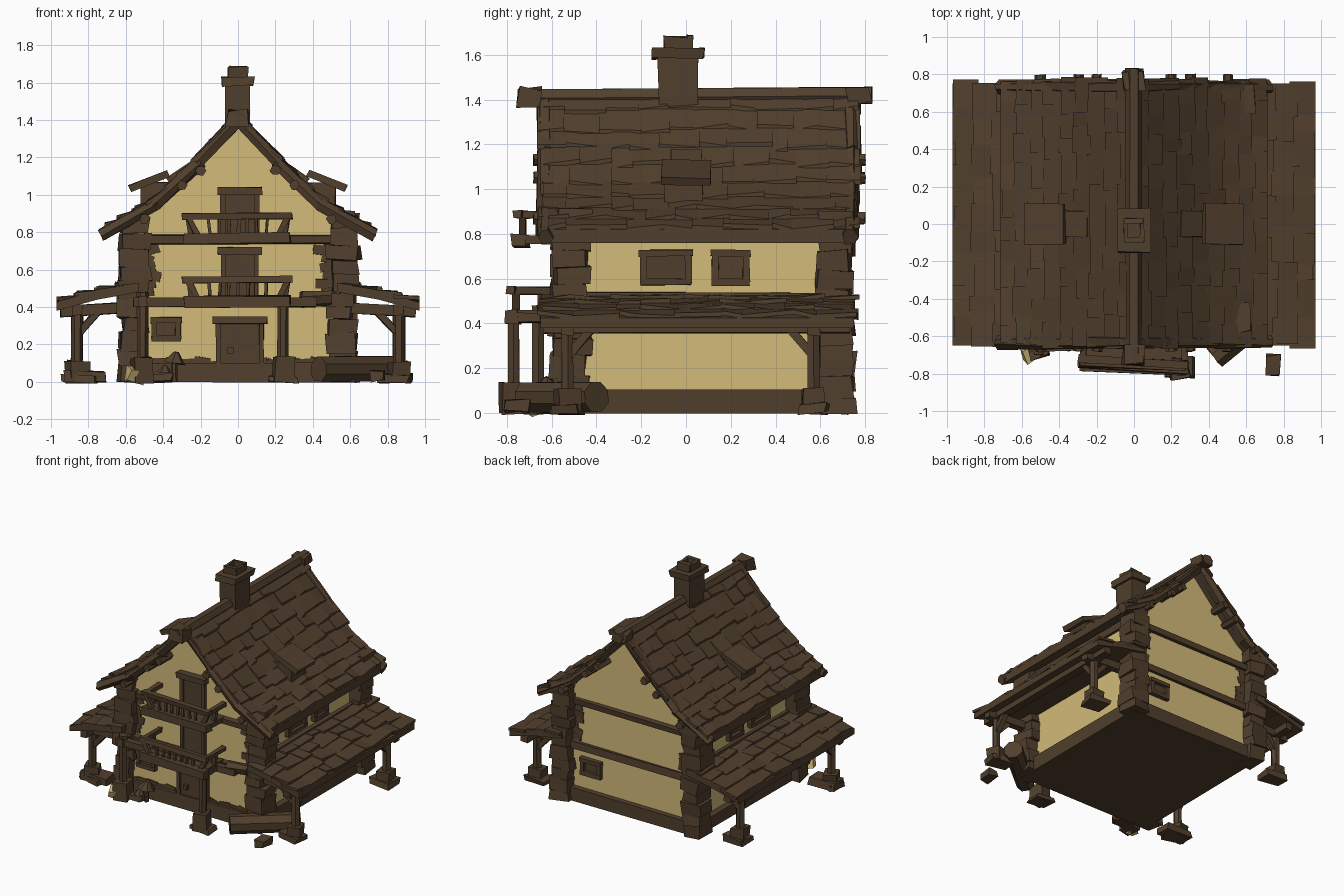
import bpy, bmesh, math, random
from mathutils import Vector, Matrix, Euler

if "Cube" in bpy.data.objects:
    bpy.data.objects.remove(bpy.data.objects["Cube"])

random.seed(4)
R = random.uniform


def material(name, rgb):
    m = bpy.data.materials.new(name)
    m.diffuse_color = (*rgb, 1)
    m.use_nodes = True
    m.node_tree.nodes["Principled BSDF"].inputs["Base Color"].default_value = m.diffuse_color
    return m


WOOD = material("dark_brown", (0.082, 0.050, 0.026))
PLASTER = material("cream_plaster", (0.65, 0.495, 0.19))


def finish(name, bm, mat=WOOD):
    bmesh.ops.recalc_face_normals(bm, faces=bm.faces)
    me = bpy.data.meshes.new(name)
    bm.to_mesh(me)
    bm.free()
    me.materials.append(mat)
    ob = bpy.data.objects.new(name, me)
    bpy.context.collection.objects.link(ob)
    return ob


def jitter(verts, j):
    for v in verts:
        v.co += Vector((R(-j, j), R(-j, j), R(-j, j)))


def add_box(bm, c, size, rot=(0, 0, 0), j=0.0):
    m = Matrix.Translation(c) @ Euler(rot).to_matrix().to_4x4() @ Matrix.Diagonal((*size, 1))
    jitter(bmesh.ops.create_cube(bm, size=1, matrix=m)["verts"], j)


def add_bar(bm, p0, p1, r, n=4, r2=None, j=0.004):
    a, b = Vector(p0), Vector(p1)
    d = b - a
    k = 1.414 if n == 4 else 1
    m = (Matrix.Translation((a + b) / 2) @ d.to_track_quat('Z', 'Y').to_matrix().to_4x4()
         @ Matrix.Rotation(math.pi / n, 4, 'Z'))
    vs = bmesh.ops.create_cone(bm, cap_ends=True, segments=n, radius1=r * k,
                               radius2=(r if r2 is None else r2) * k, depth=d.length, matrix=m)["verts"]
    jitter(vs, j)


def boxes(name, items, mat=WOOD, j=0.004):
    bm = bmesh.new()
    for it in items:
        add_box(bm, it[0], it[1], it[2] if len(it) > 2 else (0, 0, 0), j)
    return finish(name, bm, mat)


def bars(name, items, r, n=4, mat=WOOD):
    bm = bmesh.new()
    for a, b in items:
        add_bar(bm, a, b, r, n)
    return finish(name, bm, mat)


def prism(name, pts, y0, y1, mat):
    bm = bmesh.new()
    f = bm.faces.new([bm.verts.new((x, y0, z)) for x, z in pts])
    ext = bmesh.ops.extrude_face_region(bm, geom=[f])["geom"]
    bmesh.ops.translate(bm, vec=(0, y1 - y0, 0), verts=[v for v in ext if isinstance(v, bmesh.types.BMVert)])
    return finish(name, bm, mat)


def along(prof, t):
    """Point on a roof profile at t in 0..1, measured along x."""
    x = prof[0][0] + t * (prof[-1][0] - prof[0][0])
    for (xa, za), (xb, zb) in zip(prof, prof[1:]):
        if x <= xb + 1e-6:
            return x, za + (zb - za) * (x - xa) / (xb - xa)
    return prof[-1]


def shingled_roof(name, prof, y0, y1, rows, cols, thick, s):
    # solid deck under the shingles
    deck = [(s * x, z) for x, z in prof] + [(s * x, z - thick) for x, z in reversed(prof)]
    prism(name + "_deck", deck, y0 + 0.01, y1 - 0.01, WOOD)
    # overlapping uneven shingles
    bm = bmesh.new()
    for r in range(rows):
        cuts = [y0 + (y1 - y0) * (c + (R(-0.3, 0.3) if 0 < c < cols else R(-0.12, 0.12))) / cols
                for c in range(cols + 1)]
        for a, b in zip(cuts, cuts[1:]):
            ta, tb = max(0, (r - 0.25) / rows), min(1, (r + 1 + R(-0.12, 0.2)) / rows)
            (xa, za), (xb, zb) = along(prof, ta), along(prof, tb)
            lift, sk = R(0.012, 0.024), R(-0.012, 0.012)
            v = [bm.verts.new((s * x, y, z + h)) for h in (0, -0.02)
                 for x, y, z in ((xa, a, za + 0.004), (xa, b, za + 0.004),
                                 (xb, b, zb + lift + sk), (xb, a, zb + lift - sk))]
            for q in ((0, 1, 2, 3), (7, 6, 5, 4), (0, 4, 5, 1), (1, 5, 6, 2), (2, 6, 7, 3), (3, 7, 4, 0)):
                bm.faces.new([v[i] for i in q])
    finish(name + "_shingles", bm)


# plaster walls with gable, on a timber sill
prism("plaster_walls", [(-.54, .05), (.54, .05), (.54, .83), (.42, .95), (0, 1.37), (-.42, .95), (-.54, .83)],
      -.54, .66, PLASTER)
boxes("ground_sill", [((0, .065, .05), (1.17, 1.27, .1))], j=.006)

# roofs
MAIN = [(0, 1.43), (.2, 1.215), (.42, .995), (.58, .89), (.715, .82)]
LEAN = [(.53, .525), (.75, .485), (.97, .425)]
for s, side in ((1, "right"), (-1, "left")):
    shingled_roof("main_roof_" + side, MAIN, -.65, .77, 9, 10, .06, s)
    shingled_roof("lean_to_roof_" + side, LEAN, -.66, .76, 4, 9, .045, s)
    # rough rafters along both gables
    bm = bmesh.new()
    for y in (-.63, .735):
        for (xa, za), (xb, zb) in (((0, 1.4), (.22, 1.17)), ((.2, 1.18), (.45, .94)), ((.43, .955), (.73, .785))):
            add_bar(bm, (s * xa, y, za), (s * xb, y, zb), .036, 6, j=.008)
    # purlins poking out under the roof
    for x, z in ((.2, 1.13), (.3, 1.05), (.5, .87)):
        add_bar(bm, (s * x, -.68, z), (s * x, .8, z), .028, 6)
    finish("rafters_and_purlins_" + side, bm)
    # roof vent with a slanted lid
    boxes("roof_vent_" + side, [((s * .44, -.01, 1.0), (.16, .17, .13)),
                                ((s * .475, 0, 1.075), (.22, .22, .035), (0, s * .38, 0)),
                                ((s * .31, 0, 1.12), (.16, .14, .03), (0, s * .6, 0))])
    # lean-to frame: posts, feet, beams, braces
    bm = bmesh.new()
    px = s * .86
    for y, d in ((-.53, 1), (.57, -1)):
        add_bar(bm, (px, y, .03), (px, y, .39), .032, 6)
        add_box(bm, (px, y, .06), (.1, .1, .1), (0, 0, R(0, .4)), .01)
        add_box(bm, (px - s * .02, y, .02), (.17, .12, .04), (0, 0, R(-.3, .3)), .01)
        add_bar(bm, (s * .54, y, .40), (s * .95, y, .375), .028)
        add_bar(bm, (px, y, .25), (px - s * .11, y, .37), .018)
        add_bar(bm, (px, y, .25), (px, y + d * .11, .38), .018)
    add_bar(bm, (px, -.64, .385), (px, .73, .385), .028)
    finish("lean_to_frame_" + side, bm)
    # stacked stone corner pillars
    bm = bmesh.new()
    for y in (-.515, .66):
        z = 0
        while z < .84:
            h = R(.07, .11)
            add_box(bm, (s * (.555 + R(-.012, .012)), y + R(-.012, .012), z + h / 2),
                    (R(.125, .165), R(.14, .18), h), (0, 0, R(-.15, .15)), .01)
            z += h - .005
    finish("corner_pillars_" + side, bm)

# ridge log and chimney
bars("ridge_beam", [((0, -.75, 1.405), (0, .83, 1.42))], .045, 6)
boxes("ridge_ends", [((0, -.70, 1.41), (.12, .1, .08)), ((0, .77, 1.42), (.11, .1, .07))], j=.012)
bm = bmesh.new()
add_box(bm, (0, -.035, 1.48), (.13, .18, .24), j=.006)
add_box(bm, (0, -.035, 1.605), (.17, .23, .045), j=.006)
for dx in (-1, 1):
    add_box(bm, (dx * .045, -.035, 1.65), (.025, .12, .06), j=.006)
    add_box(bm, (0, -.035 + dx * .05, 1.655), (.1, .025, .065), j=.006)
finish("chimney", bm)

# horizontal wall timbers
boxes("wall_timbers", [((0, y, z), (1.14, .05, .045)) for y in (-.55, .67) for z in (.425, .76)]
      + [((s * .55, .06, .51), (.05, 1.2, .05)) for s in (-1, 1)]
      + [((s * .55, .06, .80), (.04, 1.2, .05)) for s in (-1, 1)], j=.008)

# rough brown patches where the plaster meets the pillars
patch = []
for s in (-1, 1):
    for y in (-.54, .66):
        for k in range(7):
            patch.append(((s * R(.44, .5), y, .48 + k * .045), (.08, .012, .05), (0, R(-.4, .4), 0)))
for k in range(14):
    patch.append(((-.5 + k * .077, -.541, R(.08, .1)), (.085, .012, .06), (0, R(-.3, .3), 0)))
boxes("worn_plaster_edges", patch, j=.003)

# doors with lintels
for name, z0, z1, w in (("ground", .02, .33, .23), ("middle", .44, .70, .18), ("upper", .78, 1.02, .18)):
    zc, h = (z0 + z1) / 2, z1 - z0
    boxes(name + "_door", [((0.01, -.545, zc), (w, .025, h))]
          + [((.01 + s * w / 2, -.55, zc), (.025, .045, h)) for s in (-1, 1)]
          + [((.01, -.56, z1), (w + .06, .07, .04))], j=.003)
boxes("door_knob", [((-.04, -.57, .17), (.03, .03, .035))], j=0)


# windows: frame, sill and recessed pane on a wall facing 'ang'
def window(name, c, w, h, ang):
    bm = bmesh.new()
    for x, z, sx, sz, d in ((0, 0, w, h, .012), (-w / 2, 0, .03, h, .05), (w / 2, 0, .03, h, .05),
                            (0, h / 2, w + .04, .03, .06), (0, -h / 2, w + .03, .03, .06)):
        add_box(bm, (x, 0, z), (sx, d, sz), j=.003)
    bm.transform(Matrix.Translation(c) @ Matrix.Rotation(ang, 4, 'Z'))
    finish(name, bm)


window("front_window", (-.385, -.545, .28), .13, .1, 0)
window("back_window", (.33, .665, .28), .14, .1, math.pi)
for s, side in ((1, "right"), (-1, "left")):
    window("side_window_a_" + side, (s * .545, -.09, .65), .2, .13, s * math.pi / 2)
    window("side_window_b_" + side, (s * .545, .2, .65), .14, .13, s * math.pi / 2)

# two balconies with splayed balusters
for name, z, yf in (("lower", .43, -.76), ("upper", .77, -.73)):
    bm = bmesh.new()
    add_box(bm, (0, (yf - .54) / 2, z), (.55, -.54 - yf, .04), j=.006)
    add_bar(bm, (-.29, yf, z - .005), (.28, yf - .02, z), .03, j=.006)
    add_bar(bm, (-.3, yf + .01, z + .115), (.29, yf - .025, z + .12), .018)
    for s in (-1, 1):
        add_bar(bm, (s * .27, yf, z + .115), (s * .27, -.55, z + .115), .016)
        add_bar(bm, (s * .21, yf, z), (s * .265, yf, z + .11), .015)
        add_bar(bm, (s * .25, -.65, z), (s * .265, -.65, z + .11), .012)
    for k in range(7):
        x = -.15 + k * .05
        add_bar(bm, (x, yf, z), (x + R(-.01, .01), yf, z + .11), .008)
    finish(name + "_balcony", bm)

# posts and beams carrying the lower balcony
bm = bmesh.new()
for x, y, top in ((.24, -.77, .43), (-.51, -.66, .48)):
    add_bar(bm, (x, y, .02), (x, y, top), .03, 6)
    add_box(bm, (x, y, .065), (.1, .11, .13), (0, 0, .2), .01)
add_bar(bm, (-.56, -.66, .425), (.42, -.62, .425), .024)
add_bar(bm, (.24, -.79, .43), (.24, -.55, .43), .026)
add_bar(bm, (-.51, -.70, .43), (-.51, -.53, .43), .026)
add_bar(bm, (.34, -.60, .44), (.5, -.58, .45), .045, 7, j=.008)
finish("balcony_supports", bm)

# yard clutter
bars("fallen_log", [((.43, -.715, .07), (.81, -.40, .07))], .07, 8)
boxes("flat_stones", [((.745, -.755, .03), (.07, .11, .05)), ((-.82, -.52, .03), (.22, .12, .05)),
                      ((.24, -.76, .015), (.16, .12, .03)), ((-.42, -.62, .02), (.14, .1, .04))], j=.01)
boxes("plaster_rubble", [((-.55, -.68, .04), (.1, .08, .07), (.2, .1, .5)),
                         ((-.5, -.66, .06), (.06, .05, .04), (0, .4, .2))], PLASTER, j=.012)
bm = bmesh.new()
add_bar(bm, (-.34, -.62, 0), (-.34, -.62, .12), .018, 6)
add_bar(bm, (-.34, -.62, .10), (-.33, -.62, .16), .06, 7, .015)
add_bar(bm, (-.39, -.63, .05), (-.39, -.63, .09), .04, 6, .01)
finish("mushrooms", bm)
